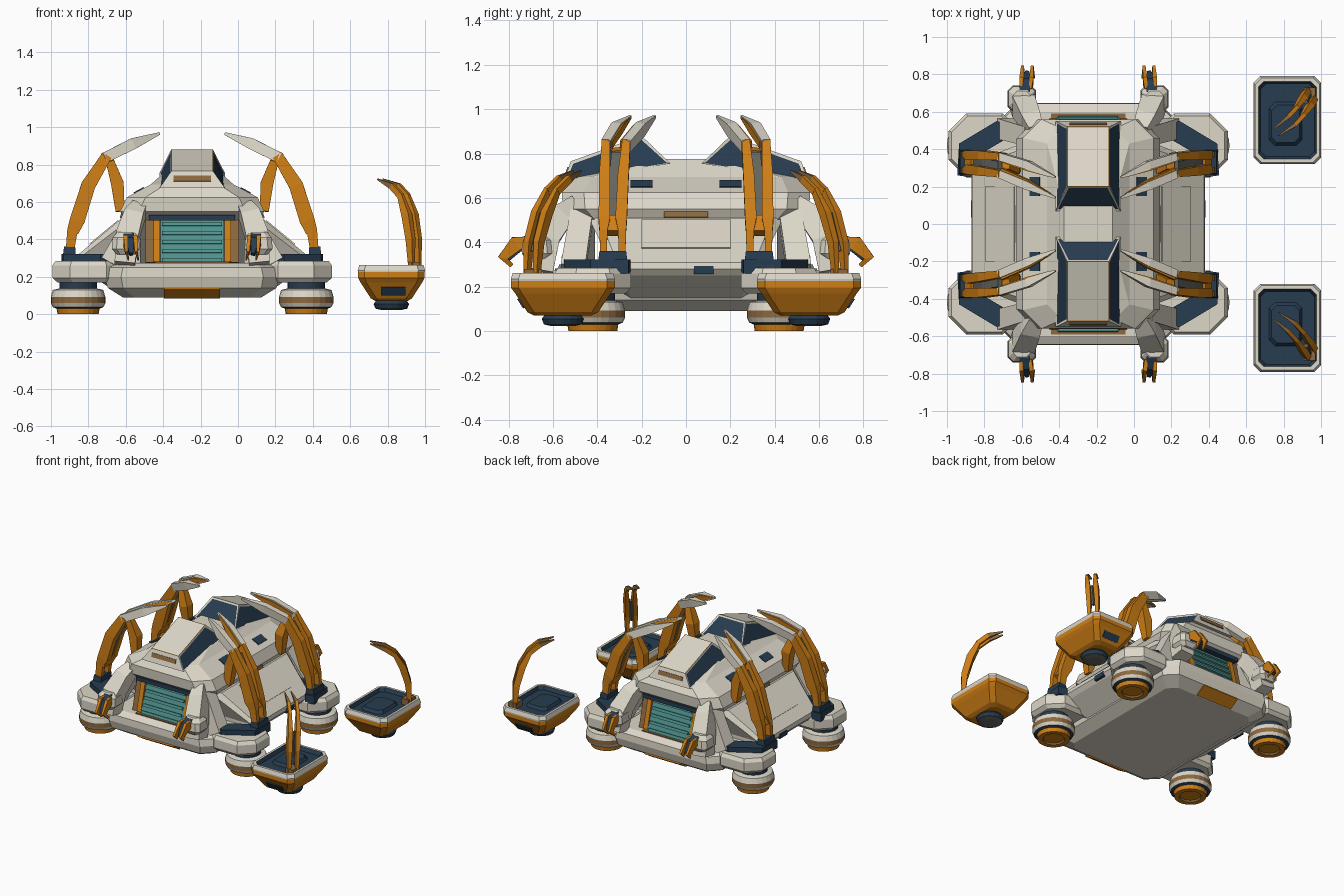
import bpy, bmesh, math
from mathutils import Vector, Matrix

if "Cube" in bpy.data.objects:
    bpy.data.objects.remove(bpy.data.objects["Cube"])

CX = -0.245  # centre line of the main vehicle


def material(name, rgb):
    m = bpy.data.materials.new(name)
    m.diffuse_color = (*rgb, 1)
    m.use_nodes = True
    m.node_tree.nodes["Principled BSDF"].inputs["Base Color"].default_value = m.diffuse_color
    return m


CREAM = material("warm white", (0.72, 0.68, 0.58))
ORANGE = material("orange", (0.62, 0.21, 0.008))
NAVY = material("navy", (0.02, 0.045, 0.08))
TEAL = material("teal", (0.08, 0.29, 0.27))
BROWN = material("brown", (0.26, 0.14, 0.05))
GREY = material("dark grey", (0.13, 0.13, 0.115))


def finish(name, bm, mats):
    bmesh.ops.recalc_face_normals(bm, faces=bm.faces)
    me = bpy.data.meshes.new(name)
    bm.to_mesh(me)
    bm.free()
    for m in mats:
        me.materials.append(m)
    ob = bpy.data.objects.new(name, me)
    bpy.context.collection.objects.link(ob)
    return ob


def loft(name, rings, mats):
    """Skin rings of points; mats = bottom cap, one per band, top cap (or one material)."""
    if not isinstance(mats, list):
        mats = [mats] * (len(rings) + 1)
    slots = list(dict.fromkeys(mats))
    bm = bmesh.new()
    vs = [[bm.verts.new(p) for p in r] for r in rings]
    n = len(rings[0])
    bm.faces.new(vs[0]).material_index = slots.index(mats[0])
    for k in range(len(rings) - 1):
        for i in range(n):
            j = (i + 1) % n
            f = bm.faces.new((vs[k][i], vs[k][j], vs[k + 1][j], vs[k + 1][i]))
            f.material_index = slots.index(mats[k + 1])
    bm.faces.new(vs[-1]).material_index = slots.index(mats[-1])
    return finish(name, bm, slots)


def octo(cx, cy, hx, hy, z, c):
    q = [(hx, hy - c), (hx - c, hy), (c - hx, hy), (-hx, hy - c),
         (-hx, c - hy), (c - hx, -hy), (hx - c, -hy), (hx, c - hy)]
    return [(cx + x, cy + y, z) for x, y in q]


def circle(cx, cy, r, z, n=24):
    return [(cx + r * math.cos(math.tau * i / n), cy + r * math.sin(math.tau * i / n), z)
            for i in range(n)]


def limb(name, pts, radii, mats, side=(0, 1, 0), flat=1.0):
    """Four-sided tapered bar along a path; flat scales its width along the side direction."""
    pts = [Vector(p) for p in pts]
    rings = []
    for i, p in enumerate(pts):
        t = (pts[min(i + 1, len(pts) - 1)] - pts[max(i - 1, 0)]).normalized()
        v = t.cross(Vector(side)).normalized()
        u = v.cross(t)
        r = radii[i]
        rings.append([p + u * a * r * flat + v * b * r for a, b in ((1, 1), (-1, 1), (-1, -1), (1, -1))])
    return loft(name, rings, mats)


def box(name, c, size, mat, rx=0.0, ry=0.0):
    bm = bmesh.new()
    bmesh.ops.create_cube(bm, size=1)
    m = (Matrix.Translation(c) @ Matrix.Rotation(ry, 4, 'Y') @ Matrix.Rotation(rx, 4, 'X')
         @ Matrix.Diagonal((*size, 1)))
    bmesh.ops.transform(bm, matrix=m, verts=bm.verts)
    return finish(name, bm, [mat])


# --- main hull, side skirts and roof shell
loft("lower_hull", [octo(CX, 0, *l) for l in (
    (.37, .55, .09, .06), (.45, .63, .14, .08), (.47, .648, .20, .09),
    (.46, .645, .25, .09), (.42, .60, .275, .09))], CREAM)
loft("side_skirts", [octo(CX, 0, *l) for l in (
    (.37, .24, .092, .02), (.60, .33, .25, .03), (.625, .34, .28, .03),
    (.62, .34, .31, .03), (.38, .44, .51, .05))], CREAM)
loft("roof_shell", [octo(CX, 0, *l) for l in (
    (.36, .49, .50, .08), (.385, .555, .55, .1), (.35, .56, .625, .1),
    (.22, .51, .695, .08), (.13, .12, .775, .03))], CREAM)

for sx in (-1, 1):
    # plates and vents on the sloping sides
    box("side_stripe", (CX + sx * .378, 0, .525), (.012, .2, .025), BROWN, ry=-sx * .3)
    box("side_panel", (CX + sx * .47, 0, .435), (.2, .4, .012), CREAM, ry=sx * .69)
    box("side_vent", (CX + sx * .617, .08, .275), (.02, .09, .035), NAVY)
    for sy in (-1, 1):
        box("roof_vent", (CX + sx * .285, sy * .2, .662), (.06, .1, .008), NAVY, ry=sx * .5)

for sy in (-1, 1):
    # cupola with inset dark windows and a pale outer lip
    bm = bmesh.new()
    low = [(.175, .07, .755), (-.175, .07, .755), (-.175, .55, .675), (.175, .55, .675)]
    top = [(.112, .20, .88), (-.112, .20, .88), (-.112, .52, .765), (.112, .52, .765)]
    a = [bm.verts.new((CX + x, sy * y, z)) for x, y, z in low]
    b = [bm.verts.new((CX + x, sy * y, z)) for x, y, z in top]
    panes = [bm.faces.new((a[i], a[(i + 1) % 4], b[(i + 1) % 4], b[i])) for i in range(4)]
    panes.pop(2)
    roof = bm.faces.new(b)
    bm.faces.new(a)
    bmesh.ops.recalc_face_normals(bm, faces=bm.faces)
    bmesh.ops.inset_individual(bm, faces=panes, thickness=.016, depth=-.004)
    for f in panes:
        f.material_index = 1
    rim = bmesh.ops.inset_individual(bm, faces=[roof], thickness=.005)
    for f in rim["faces"]:
        f.material_index = 2
    finish("cupola", bm, [CREAM, NAVY, ORANGE])
    box("cupola_slot", (CX, sy * .535, .725), (.20, .008, .03), BROWN, rx=sy * .32)

    # doorway: slatted teal door, frame and header
    box("doorway_back", (CX, sy * .44, .39), (.56, .06, .24), GREY)
    box("door", (CX, sy * .515, .385), (.34, .03, .25), TEAL, rx=sy * .33)
    for k in range(5):
        t = (k - 2) * .048
        box("door_slat", (CX, sy * (.533 - t * .33), .385 + t), (.32, .02, .02), TEAL, rx=sy * .33)
    box("door_header", (CX, sy * .50, .515), (.46, .08, .03), NAVY)
    box("door_sill", (CX, sy * .56, .275), (.40, .06, .012), BROWN)
    box("bumper_lip", (CX, sy * .594, .115), (.30, .09, .014), ORANGE, rx=sy * .56)

    for sx in (-1, 1):
        def P(x, y, z):
            return (CX + sx * x, sy * y, z)

        box("door_frame", P(.19, .50, .39), (.035, .07, .24), ORANGE, rx=sy * .25)
        box("door_jamb", P(.225, .49, .39), (.05, .07, .25), BROWN, rx=sy * .25)

        # cream pillar beside the doorway with a two-bladed clamp
        limb("door_pillar", [P(.28, .50, .57), P(.31, .56, .52), P(.345, .63, .42), P(.36, .655, .27)],
             [.04, .052, .06, .055], CREAM, side=(1, 0, 0))
        limb("pillar_brace", [P(.30, .47, .52), P(.44, .51, .27)], [.05, .055], CREAM)
        loft("clamp_housing", [octo(*P(.355, .67, 0)[:2], *l) for l in (
            (.05, .05, .32, .02), (.075, .07, .35, .025), (.07, .065, .41, .025), (.045, .04, .44, .02))],
            CREAM)
        limb("clamp_core", [P(.34, .70, .40), P(.335, .76, .385), P(.325, .81, .32)],
             [.036, .03, .012], NAVY, side=(1, 0, 0), flat=.8)
        for o in (-.026, .026):
            limb("clamp_blade", [P(.335 + o, .72, .405), P(.33 + o, .765, .395), P(.325 + o, .825, .33),
                                 P(.315 + o, .785, .295)],
                 [.02, .034, .022, .01], ORANGE, side=(1, 0, 0), flat=.35)

        # corner pod with dark top band
        cx, cy = CX + sx * .555, sy * .42
        loft("corner_pod", [octo(cx, cy, *l) for l in (
            (.165, .15, .17, .08), (.192, .172, .195, .095), (.192, .172, .26, .095),
            (.175, .157, .285, .085))], CREAM)
        band = [(.42, .53), (.49, .55), (.69, .43), (.70, .26), (.63, .25), (.60, .36), (.43, .46)]
        loft("pod_top_band", [[P(x, y, z) for x, y in band] for z in (.26, .322)], NAVY)

        # wheel
        wx, wy = CX + sx * .61, sy * .42
        loft("wheel", [circle(wx, wy, r, z) for r, z in (
            (.07, .012), (.075, 0), (.11, 0), (.115, .03), (.135, .038), (.146, .06),
            (.146, .092), (.135, .13), (.10, .138), (.10, .185))],
            [ORANGE, BROWN, ORANGE, ORANGE, NAVY, CREAM, BROWN, CREAM, CREAM, NAVY, NAVY])

        # large arm: two parallel strands ending in pale blades
        limb("arm_base", [P(.66, .33, .28), P(.655, .33, .36)], [.035, .03], NAVY, flat=2)
        for o in (-.042, .042):
            limb("arm_strand", [P(.655, .33 + o, .33), P(.64, .33 + o, .45), P(.615, .33 + o * .9, .50),
                                P(.555, .325 + o, .69), P(.455, .315 + o * 1.1, .85)],
                 [.022, .028, .04, .038, .028], ORANGE, flat=.65)
            limb("arm_blade", [P(.47, .315 + o * 1.1, .835), P(.32, .26 + o * 1.3, .91),
                               P(.175, .195 + o * 1.3, .966)],
                 [.028, .03, .007], CREAM, flat=.75)
            limb("blade_edge", [P(.46, .315 + o * .6, .84), P(.32, .26 + o * .8, .912),
                                P(.20, .207 + o * 1.1, .957)],
                 [.018, .02, .006], ORANGE, flat=.5)
        limb("arm_core", [P(.61, .33, .47), P(.55, .32, .66), P(.47, .315, .80)],
             [.018, .02, .015], GREY, flat=1.4)
        limb("arm_knuckle", [P(.635, .33, .44), P(.60, .33, .51)], [.028, .03], ORANGE, flat=1.9)
        limb("arm_strut", [P(.44, .315, .82), P(.40, .30, .70), P(.385, .31, .55)],
             [.022, .034, .024], ORANGE)

    # --- separate side unit: tray on an orange body with a round foot
    sx0, sy0 = .82, sy * .555
    loft("side_unit", [octo(sx0, sy0, *l) for l in (
        (.085, .13, .07, .03), (.11, .16, .085, .03), (.165, .215, .17, .03), (.178, .234, .195, .035),
        (.178, .234, .225, .035), (.18, .235, .235, .035), (.172, .226, .262, .035),
        (.155, .208, .262, .03), (.145, .195, .235, .03))],
        [ORANGE, ORANGE, ORANGE, ORANGE, ORANGE, CREAM, CREAM, CREAM, NAVY, NAVY])
    loft("side_unit_foot", [circle(sx0, sy0, r, z, 16) for r, z in (
        (.05, .022), (.085, .03), (.095, .055), (.08, .075))], [GREY, GREY, NAVY, NAVY, NAVY])
    loft("side_unit_seat", [octo(sx0 - .01, sy0 - sy * .02, *l) for l in (
        (.09, .12, .23, .03), (.075, .10, .255, .03))], NAVY)
    box("side_unit_window", (sx0 + .01, sy * .743, .125), (.13, .01, .05), NAVY, rx=-sy * .57)

    # side unit arm
    box("side_arm_base", (.94, sy * .69, .255), (.06, .08, .05), BROWN)
    for o in (-.022, .022):
        def Q(x, y, z, s=1.0):
            return (x + o * s * .8, sy * (y - o * s), z)
        limb("side_arm_strand", [Q(.945, .695, .25), Q(.94, .685, .40), Q(.92, .65, .53), Q(.885, .60, .64)],
             [.014, .022, .024, .015], ORANGE, side=(.6, -.8 * sy, 0), flat=.7)
        limb("side_arm_blade", [Q(.89, .605, .63), Q(.84, .55, .685), Q(.76, .49, .722, .8)],
             [.016, .016, .004], [ORANGE, ORANGE, BROWN, BROWN], side=(.6, -.8 * sy, 0), flat=.7)
    limb("side_arm_core", [(.94, sy * .69, .36), (.92, sy * .65, .53)], [.01, .01], GREY)
